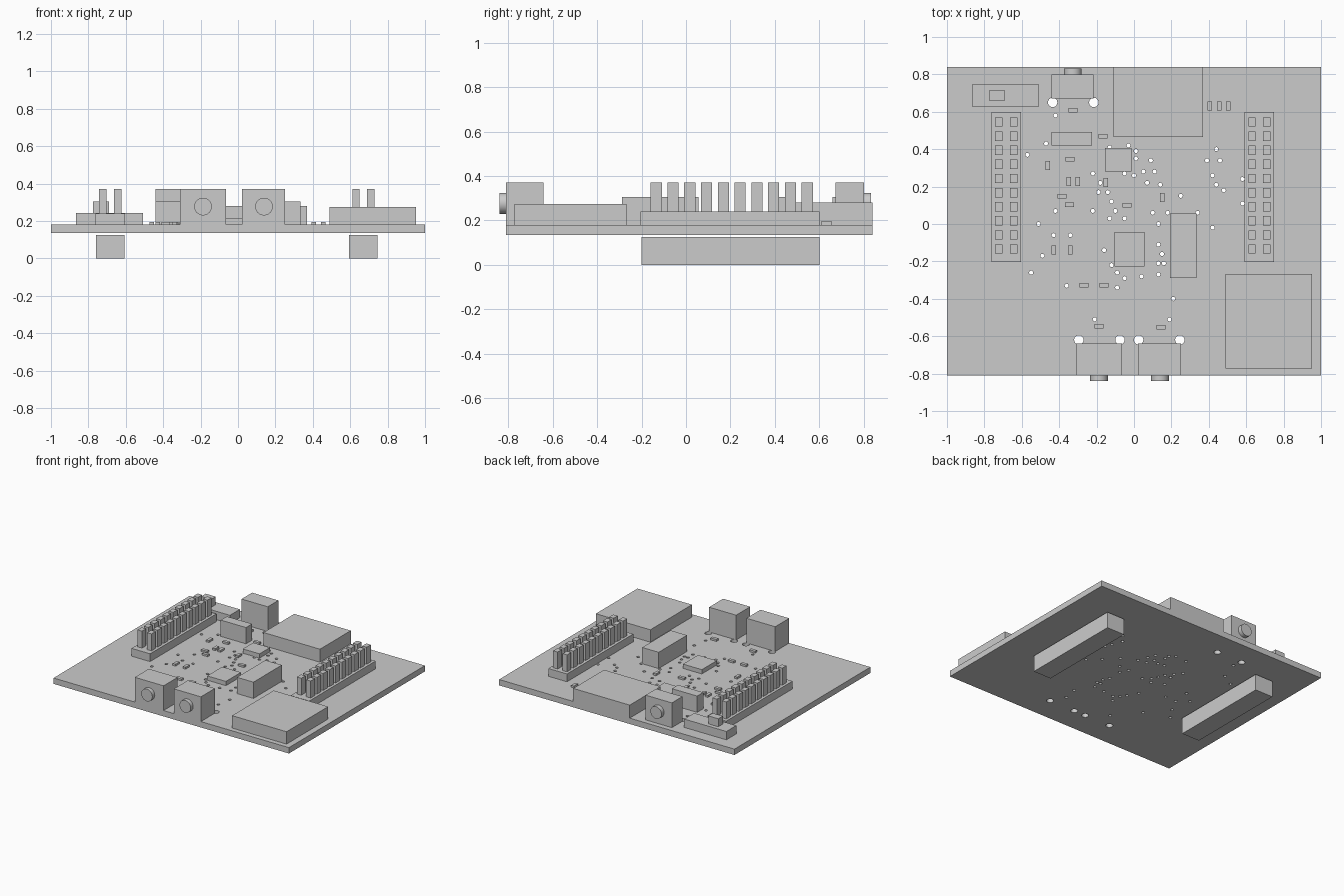
import bpy
import bmesh
from math import radians
from mathutils import Matrix, Vector

default_cube = bpy.data.objects.get("Cube")
if default_cube:
    bpy.data.objects.remove(default_cube)

# Single flat colour
grey = bpy.data.materials.new("plain_grey")
grey.use_nodes = True
GREY = (0.6, 0.6, 0.6, 1)
grey.diffuse_color = GREY
grey.node_tree.nodes["Principled BSDF"].inputs["Base Color"].default_value = GREY

BOARD_BOTTOM = 0.135
BOARD_TOP = 0.18


def add_box(bm, x, y, z):
    """Add a box spanning the given (low, high) pairs."""
    low, high = Vector((x[0], y[0], z[0])), Vector((x[1], y[1], z[1]))
    matrix = Matrix.Translation((low + high) / 2) @ Matrix.Diagonal((*(high - low), 1))
    bmesh.ops.create_cube(bm, size=1, matrix=matrix)


def add_cylinder(bm, centre, radius, depth, segments, rotation=Matrix()):
    bmesh.ops.create_cone(bm, cap_ends=True, segments=segments, radius1=radius,
                          radius2=radius, depth=depth,
                          matrix=Matrix.Translation(centre) @ rotation)


def finish(name, bm):
    mesh = bpy.data.meshes.new(name)
    bm.to_mesh(mesh)
    bm.free()
    mesh.materials.append(grey)
    obj = bpy.data.objects.new(name, mesh)
    bpy.context.collection.objects.link(obj)
    return obj


def block(name, x, y, top, bottom=BOARD_TOP):
    bm = bmesh.new()
    add_box(bm, x, y, (bottom, top))
    return finish(name, bm)


def select_only(obj):
    bpy.ops.object.select_all(action="DESELECT")
    obj.select_set(True)
    bpy.context.view_layer.objects.active = obj


def smooth(obj):
    select_only(obj)
    bpy.ops.object.shade_smooth_by_angle(angle=radians(35))


# Circuit board with drilled holes; small hole positions are in hundredths
board = block("circuit_board", (-1, 1), (-0.81, 0.84), BOARD_TOP, BOARD_BOTTOM)
small_holes = [
    (-42, 58), (-47, 43), (-57, 37), (-13, 41), (-3, 42), (1, 39), (1, 35), (9, 34),
    (-5, 27), (0, 26), (5, 28), (11, 28), (7, 22), (14, 21), (-22, 27), (-18, 22),
    (-19, 17), (-14, 17), (-12, 12), (-10, 7), (-5, 3), (-13, 3), (-22, 7), (-42, 7),
    (-51, 0), (-43, -6), (-34, -6), (-49, -17), (-55, -26), (-36, -33), (-16, -14),
    (-12, -22), (-9, -26), (-9, -34), (-5, -29), (4, -28), (13, -27), (13, -21),
    (16, -21), (15, -16), (13, -11), (13, 0), (18, 6), (10, 6), (25, 15), (34, 6),
    (42, -2), (21, -40), (19, -51), (-21, -51), (44, 40), (39, 34), (46, 34),
    (42, 26), (44, 21), (48, 18), (58, 24), (58, 11),
]
jack_holes = [(-0.435, 0.65), (-0.215, 0.65)]
jack_holes += [(x, -0.62) for x in (-0.295, -0.075, 0.025, 0.245)]

bm = bmesh.new()
for x, y in small_holes:
    add_cylinder(bm, (x / 100, y / 100, BOARD_TOP), 0.011, 0.2, 12)
for x, y in jack_holes:
    add_cylinder(bm, (x, y, BOARD_TOP), 0.025, 0.2, 24)
drill = finish("drill_cutter", bm)
drill.hide_render = True

cut = board.modifiers.new("holes", "BOOLEAN")
cut.operation = "DIFFERENCE"
cut.solver = "EXACT"
cut.object = drill
select_only(board)
bpy.ops.object.modifier_apply(modifier=cut.name)
bpy.data.objects.remove(drill)
smooth(board)


# Jacks: a housing with a short round socket collar
def jack(name, x, y, socket_x, collar_y):
    block(name + "_housing", x, y, 0.37)
    bm = bmesh.new()
    middle = (collar_y[0] + collar_y[1]) / 2
    add_cylinder(bm, (socket_x, middle, 0.277), 0.047, collar_y[1] - collar_y[0], 32,
                 Matrix.Rotation(radians(90), 4, "X"))
    smooth(finish(name + "_collar", bm))


jack("front_right_jack", (-0.31, -0.065), (-0.81, -0.64), -0.187, (-0.84, -0.8))
jack("front_left_jack", (0.022, 0.252), (-0.81, -0.64), 0.139, (-0.84, -0.8))
jack("back_jack", (-0.44, -0.217), (0.672, 0.8), -0.327, (0.79, 0.832))

# Pin headers: plastic strip, two rows of pins, and a socket under the board
for side, centre in (("right", -0.683), ("left", 0.67)):
    block(side + "_header_strip", (centre - 0.079, centre + 0.079), (-0.204, 0.6), 0.24)
    block(side + "_lower_socket", (centre - 0.076, centre + 0.076), (-0.2, 0.6), 0.125, 0)
    bm = bmesh.new()
    for column in (-0.04, 0.04):
        for row in range(10):
            x = centre + column
            y = -0.134 + row * 0.0755
            add_box(bm, (x - 0.019, x + 0.019), (y - 0.025, y + 0.025), (0.24, 0.37))
    finish(side + "_header_pins", bm)

# Large modules
block("front_module", (0.49, 0.953), (-0.772, -0.267), 0.275)
block("back_module", (-0.11, 0.37), (0.466, 0.84), 0.28)
block("switch_base", (-0.866, -0.508), (0.627, 0.747), 0.244)
block("switch_slider", (-0.775, -0.69), (0.66, 0.715), 0.305, 0.244)

# Tall and flat chips
block("tall_chip_left", (0.193, 0.333), (-0.288, 0.056), 0.305)
block("tall_chip_back", (-0.44, -0.225), (0.419, 0.493), 0.305)
block("flat_chip_back", (-0.155, -0.013), (0.28, 0.406), 0.213)
block("flat_chip_centre", (-0.104, 0.056), (-0.226, -0.044), 0.213)

# Tiny surface parts, grouped by the direction they lie in
along_y = [(0.405, 0.632), (0.455, 0.632), (0.505, 0.632), (-0.46, 0.312),
           (-0.348, 0.226), (-0.302, 0.226), (-0.15, 0.221), (0.152, 0.141),
           (-0.428, -0.14), (-0.342, -0.14)]
along_x = [(-0.326, 0.609), (-0.166, 0.47), (-0.342, 0.347), (-0.385, 0.149),
           (-0.345, 0.103), (-0.037, 0.101), (-0.267, -0.327), (-0.16, -0.327),
           (-0.187, -0.547), (0.144, -0.552)]
for name, places, half_x, half_y in (("resistors_lengthwise", along_y, 0.012, 0.024),
                                     ("resistors_crosswise", along_x, 0.024, 0.012)):
    bm = bmesh.new()
    for x, y in places:
        add_box(bm, (x - half_x, x + half_x), (y - half_y, y + half_y), (BOARD_TOP, 0.195))
    finish(name, bm)

bpy.ops.object.select_all(action="DESELECT")
